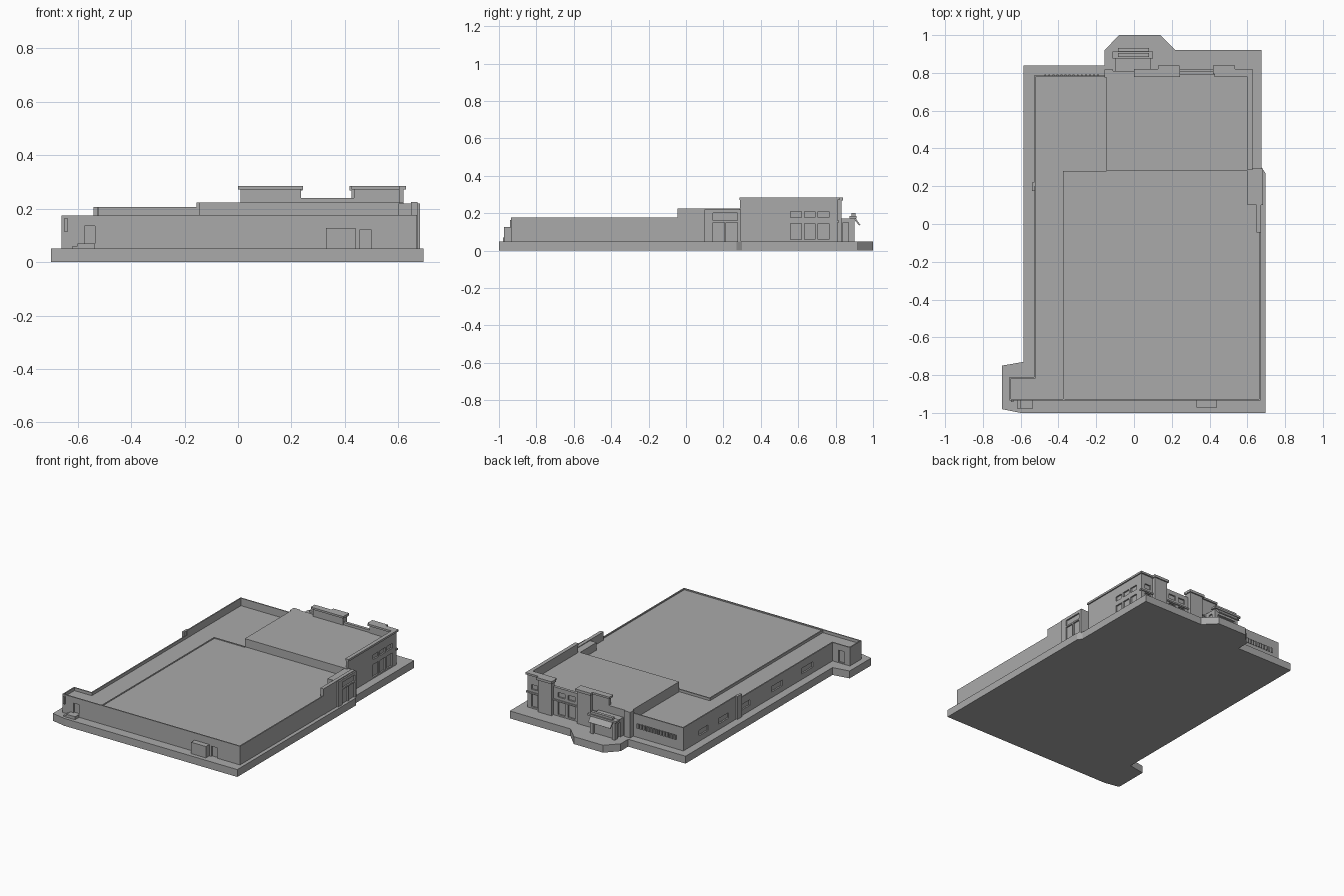
import bpy, bmesh

cube = bpy.data.objects.get("Cube")
if cube:
    bpy.data.objects.remove(cube, do_unlink=True)

grey = bpy.data.materials.new("plain_grey")
grey.use_nodes = True
COLOUR = (0.4, 0.4, 0.4, 1)
grey.diffuse_color = COLOUR
grey.node_tree.nodes["Principled BSDF"].inputs["Base Color"].default_value = COLOUR


def make(name, bm):
    bmesh.ops.recalc_face_normals(bm, faces=bm.faces[:])
    mesh = bpy.data.meshes.new(name)
    bm.to_mesh(mesh)
    bm.free()
    mesh.materials.append(grey)
    ob = bpy.data.objects.new(name, mesh)
    bpy.context.scene.collection.objects.link(ob)
    return ob


def add_prism(bm, outline, z0, z1):
    face = bm.faces.new([bm.verts.new((x, y, z0)) for x, y in outline])
    top = bmesh.ops.extrude_face_region(bm, geom=[face])["geom"]
    verts = [g for g in top if isinstance(g, bmesh.types.BMVert)]
    bmesh.ops.translate(bm, verts=verts, vec=(0, 0, z1 - z0))


def boxes(name, *specs):
    """Boxes given as x0, x1, y0, y1, z0, z1."""
    bm = bmesh.new()
    for x0, x1, y0, y1, z0, z1 in specs:
        add_prism(bm, [(x0, y0), (x1, y0), (x1, y1), (x0, y1)], z0, z1)
    return make(name, bm)


def prism(name, outline, z0, z1):
    bm = bmesh.new()
    add_prism(bm, outline, z0, z1)
    return make(name, bm)


def carve(ob, *specs):
    """Cut box-shaped recesses into a part."""
    cutter = boxes("recess_cutter", *specs)
    cutter.hide_render = True
    mod = ob.modifiers.new("recesses", "BOOLEAN")
    mod.operation, mod.solver, mod.object = "DIFFERENCE", "EXACT", cutter
    bpy.context.view_layer.objects.active = ob
    bpy.ops.object.modifier_apply(modifier=mod.name)
    bpy.data.objects.remove(cutter, do_unlink=True)


G = 0.05    # ground slab top
B = 0.045   # walls start just inside the slab
D = 0.01    # recess depth

# Ground slab
prism("ground_slab", [
    (-.70, -.98), (-.60, -1), (.695, -1), (.695, .27), (.675, .30), (.675, .92),
    (.22, .92), (.14, 1), (-.08, 1), (-.155, .92), (-.155, .84), (-.585, .84),
    (-.585, -.73), (-.70, -.75)], 0, G)

# Low wing along the west side, with its front stub
wing = prism("low_wing", [
    (-.66, -.935), (-.3, -.935), (-.3, .2), (-.12, .2), (-.12, .785),
    (-.53, .785), (-.53, -.81), (-.66, -.81)], B, .155)
windows = [(-.54, -.53 + D, y - w, y + w, .088, .125)
           for y, w in ((.57, .05), (.355, .055), (.118, .045), (-.215, .06), (-.54, .06))]
carve(wing, *windows,
      (-.48, -.19, .785 - D, .8, .113, .143),
      (-.62, -.575, -.81 - D, -.8, G + .005, .135),
      (-.575, -.535, -.95, -.935 + D, .07, .135))

# Parapets round the low wing
T = .008
boxes("wing_parapet",
      (-.53, -.53 + T, -.81, .2, .15, .175),
      (-.53, -.53 + T, .2, .785, .15, .206),
      (-.53, -.14, .785 - T, .785, .15, .206),
      (-.66, -.53 + T, -.81 - T, -.81, .15, .175),
      (-.66, -.66 + T, -.935, -.81, .15, .175),
      (-.66, -.375, -.935, -.935 + T, .15, .175))
boxes("wing_pilaster", (-.54, -.525, .175, .22, B, .206))

# Louvre slats in the strip window
boxes("louvre_slats", *[(-.475 + i * .0215, -.465 + i * .0215, .77, .792, .113, .143)
                        for i in range(14)])

# Large hall
hall = boxes("main_hall", (-.375, .67, -.935, .28, B, .168))
carve(hall, (.455, .50, -.95, -.935 + D, G, .12))
boxes("hall_parapet",
      (-.375, .67, -.935, -.935 + T, .16, .176),
      (.67 - T, .67, -.935, .28, .16, .176),
      (-.375, -.375 + T, -.935, .28, .16, .172),
      (-.375, -.14, .28 - T, .28, .16, .172))

# Front details
boxes("front_canopy_box", (.33, .44, -.972, -.93, B, .127))
boxes("front_steps", (-.60, -.535, -.978, -.93, B, .07), (-.62, -.60, -.978, -.93, B, .06))
boxes("front_wall_plate", (-.65, -.638, -.942, -.93, .112, .165))

# Raised bay on the east side
boxes("east_raised_wall", (.648, .672, -.045, .29, B, .225))
bay = boxes("east_bay", (.6, .682, .10, .295, B, .22))
carve(bay, (.672, .7, .145, .205, G, .15), (.672, .7, .215, .275, G, .15),
      (.672, .7, .145, .275, .16, .2))

# Two-storey block
block = boxes("tall_block", (-.145, .62, .28, .81, B, .223))
rows = ((.06, .145), (.178, .2231 - .003))
cuts = [(.62 - D, .64, y, y + .058, z0, z1) for y in (.56, .633, .706) for z0, z1 in rows]
cuts += [(x, x + .045, .81 - D, .83, z0, z1) for x in (.545,) for z0, z1 in rows]
cuts += [(x, x + .05, .81 - D, .83, z0, z1) for x in (.265, .34) for z0, z1 in rows]
carve(block, *cuts)

# Block parapets with an overhanging cap
boxes("block_parapet",
      (.605, .62, .29, .81, .21, .275),
      (.435, .62, .785, .81, .21, .275),
      (.01, .235, .785, .81, .21, .275),
      (.22, .45, .79, .81, .21, .24))
boxes("parapet_cap",
      (.602, .628, .287, .82, .272, .285),
      (.425, .628, .778, .82, .272, .285),
      (0, .243, .778, .82, .272, .285))
boxes("belt_course", (.10, .627, .80, .817, .15, .16))

# Pilasters on the rear wall
for i, x in enumerate((.133, .425)):
    boxes(f"rear_pilaster_{i + 1}",
          (x, x + .102, .80, .832, B, .275),
          (x - .007, x + .109, .795, .84, .268, .285))
boxes("rear_corner_pier", (-.155, -.11, .775, .818, B, .223))

# Rear entrance porch
porch = boxes("entrance_porch", (-.098, .088, .80, .90, B, .172))
carve(porch, (-.075, .065, .885, .95, G, .14), (.078, .1, .84, .87, G, .15),
      (-.12, -.088, .84, .87, G, .15))
boxes("porch_cap", (-.113, .10, .875, .912, .172, .185), (-.085, .08, .885, .905, .18, .20))

# Sloping awning over the entrance
bm = bmesh.new()
section = [(.89, .178), (.90, .182), (.932, .138), (.926, .134)]
face = bm.faces.new([bm.verts.new((-.085, y, z)) for y, z in section])
ext = bmesh.ops.extrude_face_region(bm, geom=[face])["geom"]
bmesh.ops.translate(bm, verts=[g for g in ext if isinstance(g, bmesh.types.BMVert)],
                    vec=(.165, 0, 0))
make("entrance_awning", bm)
